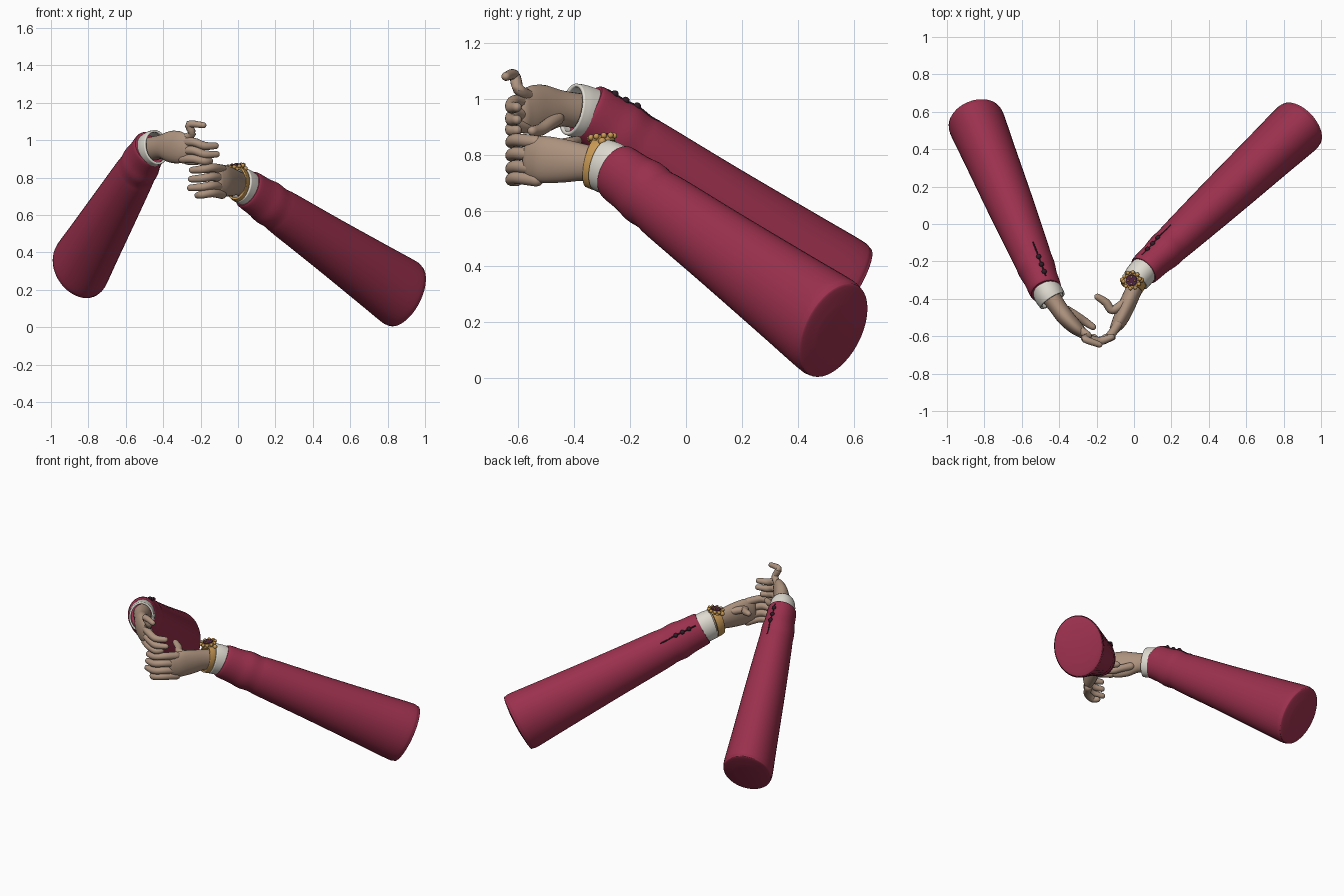
import bpy, bmesh, math
from mathutils import Vector as V

cube = bpy.data.objects.get("Cube")
if cube:
    bpy.data.objects.remove(cube, do_unlink=True)


def material(name, rgb):
    m = bpy.data.materials.new(name)
    m.use_nodes = True
    m.diffuse_color = (*rgb, 1)
    bsdf = m.node_tree.nodes["Principled BSDF"]
    bsdf.inputs["Base Color"].default_value = (*rgb, 1)
    bsdf.inputs["Roughness"].default_value = 0.7
    return m


RED = material("crimson cloth", (0.33, 0.03, 0.075))
SKIN = material("skin", (0.42, 0.29, 0.21))
WHITE = material("cuff white", (0.74, 0.71, 0.64))
GOLD = material("gold", (0.58, 0.32, 0.09))
DARK = material("dark button", (0.03, 0.012, 0.02))
GEM = material("purple dial", (0.09, 0.02, 0.06))


def finish(name, bm, mat, angle=50):
    mesh = bpy.data.meshes.new(name)
    bmesh.ops.recalc_face_normals(bm, faces=bm.faces)
    bm.to_mesh(mesh)
    bm.free()
    mesh.materials.append(mat)
    ob = bpy.data.objects.new(name, mesh)
    bpy.context.collection.objects.link(ob)
    bpy.ops.object.select_all(action="DESELECT")
    ob.select_set(True)
    bpy.context.view_layer.objects.active = ob
    bpy.ops.object.shade_smooth_by_angle(angle=math.radians(angle))
    return ob


def spline(rows, steps):
    """Catmull-Rom through rows of numbers."""
    out = []
    for i in range(len(rows) - 1):
        a, b, c, d = (rows[max(0, min(len(rows) - 1, i + k))] for k in (-1, 0, 1, 2))
        for s in range(steps):
            t = s / steps
            out.append([q + t / 2 * (r - p + t * (2 * p - 5 * q + 4 * r - e + t * (3 * (q - r) + e - p)))
                        for p, q, r, e in zip(a, b, c, d)])
    return out + [list(rows[-1])]


def frame(n):
    """Sideways and upward axes across direction n."""
    side = n.cross(V((0, 0, 1))).normalized()
    return side, side.cross(n)


def loft(name, rows, mat, sides=24, steps=4, tips=False, cap=True, wall=0):
    """Elliptical tube; each row is x, y, z, upright radius, sideways radius."""
    rows = spline(rows, steps)
    pts = [V(r[:3]) for r in rows]
    rings = []
    for i, r in enumerate(rows):
        n = (pts[min(i + 1, len(pts) - 1)] - pts[max(i - 1, 0)]).normalized()
        rings.append((pts[i], n, r[3], r[4]))
    if tips:
        for end, sign in ((0, -1), (-1, 1)):
            p, n, rv, rh = rings[end]
            for a in (30, 55, 80):
                s, c = math.sin(math.radians(a)), math.cos(math.radians(a))
                ring = (p + n * sign * rh * s, n, rv * c, rh * c)
                rings.insert(0, ring) if sign < 0 else rings.append(ring)
    bm = bmesh.new()
    loops = []
    for p, n, rv, rh in rings:
        h, v = frame(n)
        loops.append([bm.verts.new(p + h * rh * math.cos(a) + v * rv * math.sin(a))
                      for a in (k * math.tau / sides for k in range(sides))])
    for lo, hi in zip(loops, loops[1:]):
        for k in range(sides):
            j = (k + 1) % sides
            bm.faces.new((lo[k], lo[j], hi[j], hi[k]))
    if cap:
        bm.faces.new(loops[0])
        bm.faces.new(loops[-1])
    ob = finish(name, bm, mat)
    if wall:
        mod = ob.modifiers.new("wall", "SOLIDIFY")
        mod.thickness = wall
        mod.offset = -1
    return ob


def ball(name, p, r, mat):
    bm = bmesh.new()
    bmesh.ops.create_uvsphere(bm, u_segments=12, v_segments=8, radius=r)
    bmesh.ops.translate(bm, verts=bm.verts, vec=p)
    return finish(name, bm, mat)


def disc(name, p, n, r, depth, mat):
    bm = bmesh.new()
    bmesh.ops.create_cone(bm, cap_ends=True, segments=24, radius1=r, radius2=r * 0.92, depth=depth)
    bmesh.ops.rotate(bm, verts=bm.verts, matrix=n.to_track_quat("Z", "Y").to_matrix())
    bmesh.ops.translate(bm, verts=bm.verts, vec=p)
    return finish(name, bm, mat, 30)


# Sleeve profile: fraction along the arm, upright radius, sideways radius
PROFILE = [(0, .100, .082), (.015, .107, .088), (.08, .112, .092), (.13, .121, .101), (.18, .117, .102),
           (.24, .125, .107), (.5, .146, .125), (.8, .175, .142), (.96, .191, .152), (.99, .187, .149),
           (1, .178, .14), (1.008, .1, .08)]


def sleeve(side, start, end, angle, buttons):
    start, end = V(start), V(end)
    n = (end - start).normalized()
    h, v = frame(n)
    loft(side + "_sleeve", [(*start.lerp(end, t), rv, rh) for t, rv, rh in PROFILE], RED, 40, 4)

    def surface(t):
        for (a, av, ah), (b, bv, bh) in zip(PROFILE, PROFILE[1:]):
            if a <= t <= b:
                f = (t - a) / (b - a)
                return (start.lerp(end, t) + h * (ah + f * (bh - ah)) * math.cos(angle)
                        + v * (av + f * (bv - av)) * math.sin(angle))

    # Button row and the sewn slit behind it
    for i, t in enumerate(buttons):
        ball(f"{side}_button_{i + 1}", surface(t), 0.014, DARK)
    loft(side + "_slit", [(*surface(t), .004, .004) for t in (.02, .08, .13, .18, .21)], DARK, 8, 3)


sleeve("left", (.05, -.25, .74), (.89, .53, .17), math.radians(140), (.055, .09, .125))
sleeve("right", (-.47, -.36, .96), (-.85, .56, .31), math.radians(70), (.045, .085, .125))

# Shirt cuffs
loft("left_cuff", [(.07, -.23, .728, .092, .075), (.035, -.268, .75, .097, .077), (.01, -.3, .762, .095, .074)],
     WHITE, 32, cap=False, wall=.012)
loft("right_cuff", [(-.48, -.33, .945, .092, .075), (-.455, -.378, .955, .097, .08), (-.435, -.41, .963, .094, .076)],
     WHITE, 32, cap=False, wall=.012)

# Palms, narrow at the wrist and wide at the knuckles
loft("left_palm", [(.04, -.26, .75, .066, .055), (0, -.35, .77, .064, .045), (-.04, -.44, .778, .078, .045),
                   (-.075, -.515, .783, .084, .04), (-.1, -.555, .783, .074, .03)], SKIN, tips=True)
loft("right_palm", [(-.47, -.35, .95, .066, .055), (-.41, -.44, .965, .064, .047), (-.365, -.5, .965, .084, .046),
                    (-.315, -.55, .962, .086, .04), (-.28, -.58, .958, .072, .03)], SKIN, tips=True)


def finger(name, points, r=.022):
    sizes = [r * 1.1, r * 1.05, r, r * .8]
    loft(name, [(*p, s, s) for p, s in zip(points, sizes)], SKIN, 14, 5, tips=True)


NAMES = ("index", "middle", "ring", "little")
# Left fingers curl across the front
for name, z, reach in zip(NAMES, (.845, .797, .75, .71), (.245, .25, .255, .215)):
    finger("left_" + name + "_finger",
           [(-.085, -.535, z), (-.135, -.605, z + .008), (-.19, -.625, z), (-reach, -.605, z - .005)])
finger("left_thumb", [(-.05, -.42, .815), (-.115, -.46, .83), (-.15, -.42, .84), (-.195, -.39, .85)])

# Right fingers point to the other hand, the index finger is raised
finger("right_index_finger", [(-.29, -.565, 1.01), (-.245, -.6, 1.035), (-.262, -.615, 1.085), (-.185, -.645, 1.08)], .02)
for name, z, reach, drop in zip(NAMES[1:], (.99, .945, .9), (.12, .115, .15), (.02, .02, .012)):
    finger("right_" + name + "_finger",
           [(-.295, -.57, z), (-.235, -.615, z), (-.18, -.625, z - drop), (-reach, -.605, z - drop)])
finger("right_thumb", [(-.36, -.46, .93), (-.31, -.49, .91), (-.265, -.52, .89), (-.22, -.55, .885)])

# Watch: strap, case, dial and a beaded bezel
loft("watch_strap", [(.008, -.298, .762, .093, .064), (-.002, -.318, .767, .094, .065), (-.012, -.34, .772, .09, .062)],
     GOLD, 32, cap=False, wall=.01)
center, up = V((-.012, -.3, .856)), V((-.12, -.1, 1)).normalized()
disc("watch_case", center, up, .045, .022, GOLD)
disc("watch_dial", center + up * .012, up, .032, .008, GEM)
ux = up.orthogonal().normalized()
uy = up.cross(ux)
for i in range(10):
    a = i * math.tau / 10
    ball(f"bezel_bead_{i + 1}", center + (ux * math.cos(a) + uy * math.sin(a)) * .044 + up * .007, .011, GOLD)
for i in range(4):
    a = (i + .5) * math.tau / 4
    ball(f"dial_marker_{i + 1}", center + (ux * math.cos(a) + uy * math.sin(a)) * .018 + up * .015, .006, GOLD)
for s in (-1, 1):
    ball("watch_lug_right" if s < 0 else "watch_lug_left", center + V((s * .05, 0, -.008)), .014, GOLD)
